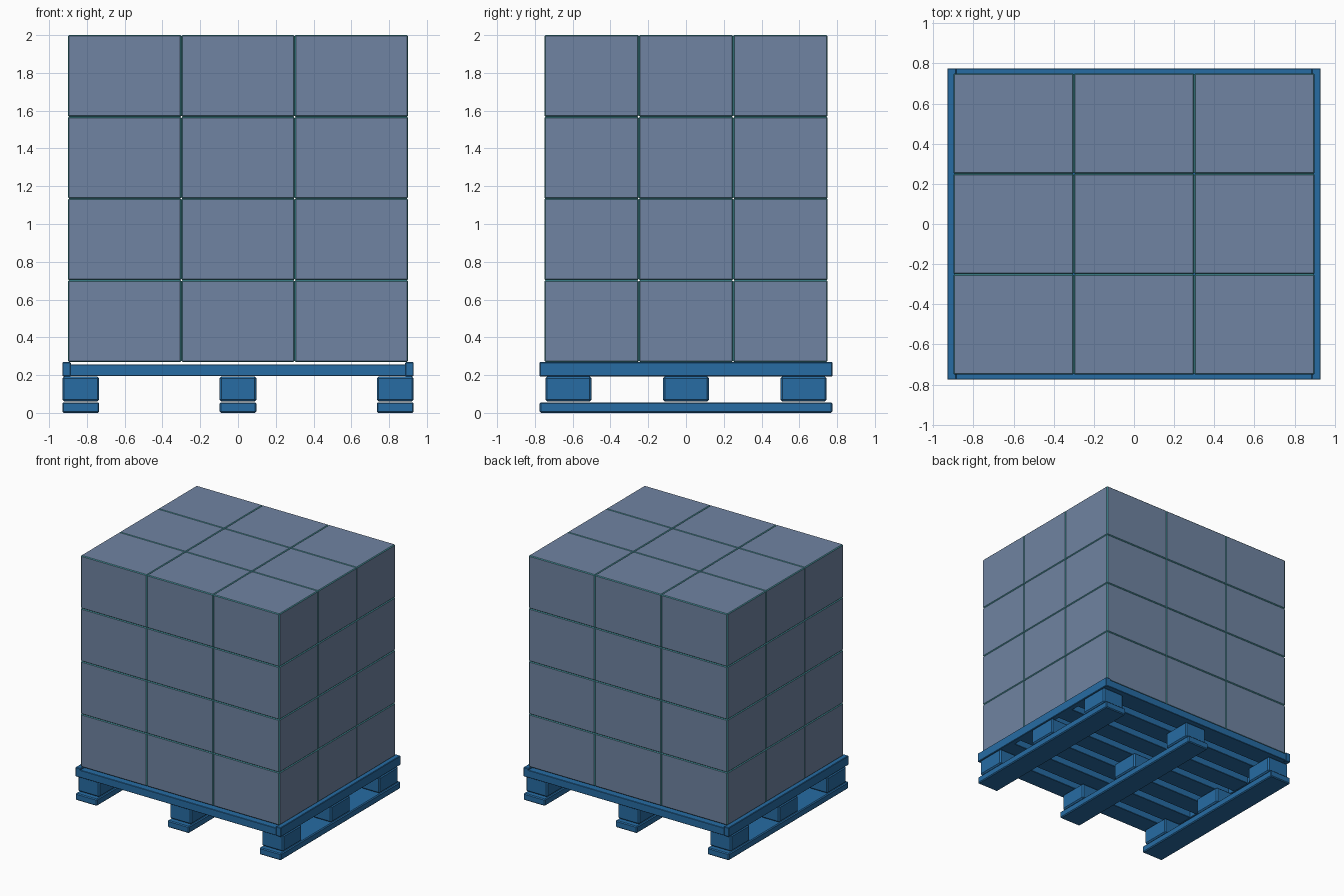
import bpy

if "Cube" in bpy.data.objects:
    bpy.data.objects.remove(bpy.data.objects["Cube"])


def material(name, rgb):
    m = bpy.data.materials.new(name)
    m.diffuse_color = (*rgb, 1)
    m.use_nodes = True
    m.node_tree.nodes["Principled BSDF"].inputs["Base Color"].default_value = m.diffuse_color
    return m


carton_mat = material("carton_grey_blue", (0.16, 0.23, 0.36))
seam_mat = material("seam_teal", (0.06, 0.30, 0.34))
pallet_mat = material("pallet_blue", (0.02, 0.15, 0.37))


def box(name, x, y, z, bevel, mats, edge_index=0):
    """Bevelled box from (min, max) pairs along each axis."""
    bpy.ops.mesh.primitive_cube_add(
        size=1, location=[(a + b) / 2 for a, b in (x, y, z)])
    o = bpy.context.object
    o.name = name
    for v in o.data.vertices:
        v.co = [c * (b - a) for c, (a, b) in zip(v.co, (x, y, z))]
    for m in mats:
        o.data.materials.append(m)
    mod = o.modifiers.new("edge_bevel", 'BEVEL')
    mod.width = bevel
    mod.segments = 1
    mod.material = edge_index
    return o


# Stacked cartons, 3 x 3 x 4, touching with shallow teal grooves
Z0, H = 0.27, 0.4325
for k in range(4):
    for j in range(3):
        for i in range(3):
            x, y, z = -0.9 + 0.6 * i, -0.75 + 0.5 * j, Z0 + H * k
            box(f"carton_{k}_{j}_{i}", (x, x + 0.6), (y, y + 0.5),
                (z, z + H), 0.006, [carton_mat, seam_mat], 1)

# Bottom runners along y with three spacer blocks each
for i, (x0, x1) in enumerate([(-0.93, -0.735), (-0.0975, 0.0975), (0.735, 0.93)]):
    box(f"bottom_runner_{i}", (x0, x1), (-0.775, 0.775), (0, 0.056), 0.007, [pallet_mat])
    for j, yc in enumerate((-0.623, 0, 0.623)):
        box(f"spacer_block_{i}_{j}", (x0, x1), (yc - 0.122, yc + 0.122),
            (0.06, 0.193), 0.01, [pallet_mat])

# Deck slats along x
N, W = 7, 0.165
step = (1.55 - W) / (N - 1)
for n in range(N):
    y = -0.775 + n * step
    box(f"deck_slat_{n}", (-0.89, 0.89), (y, y + W), (0.195, 0.256), 0.003, [pallet_mat])

# Taller side rails closing the slat ends
for name, x in (("left_rail", (-0.93, -0.885)), ("right_rail", (0.885, 0.93))):
    box(name, x, (-0.775, 0.775), (0.193, 0.269), 0.004, [pallet_mat])
